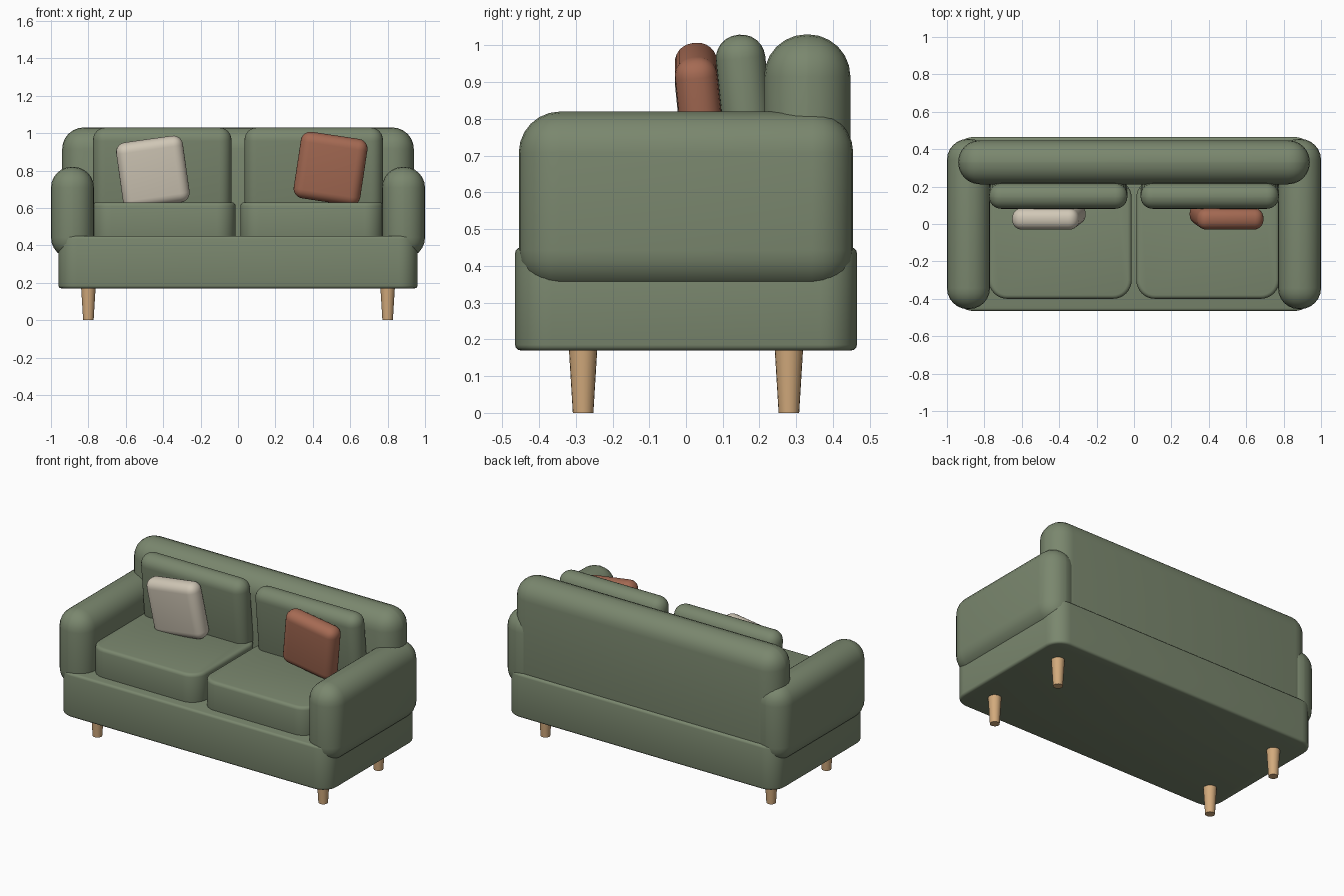
import bpy, bmesh, math

if "Cube" in bpy.data.objects:
    bpy.data.objects.remove(bpy.data.objects["Cube"])


def material(name, srgb):
    m = bpy.data.materials.new(name)
    m.diffuse_color = [((c / 255 + 0.055) / 1.055) ** 2.4 for c in srgb] + [1]
    m.use_nodes = True
    m.node_tree.nodes["Principled BSDF"].inputs["Base Color"].default_value = m.diffuse_color
    return m


green = material("sage green fabric", (122, 135, 110))
cream = material("cream fabric", (208, 199, 182))
rust = material("terracotta fabric", (165, 106, 83))
wood = material("light wood", (210, 170, 124))


def finish(bm, name, mat, loc, rot=(0, 0, 0)):
    mesh = bpy.data.meshes.new(name)
    bm.to_mesh(mesh)
    bm.free()
    ob = bpy.data.objects.new(name, mesh)
    bpy.context.collection.objects.link(ob)
    ob.location, ob.rotation_euler = loc, rot
    mesh.materials.append(mat)
    bpy.ops.object.select_all(action='DESELECT')
    ob.select_set(True)
    bpy.context.view_layer.objects.active = ob
    bpy.ops.object.shade_smooth_by_angle(angle=math.radians(35))
    return ob


def box(size):
    bm = bmesh.new()
    bmesh.ops.create_cube(bm, size=1)
    bmesh.ops.scale(bm, vec=size, verts=bm.verts)
    return bm


def bevel(bm, edges, radius, segments):
    bmesh.ops.bevel(bm, geom=edges, offset=radius, segments=segments,
                    profile=0.5, affect='EDGES', clamp_overlap=True)


def soft_box(name, size, loc, radius, mat, rot=(0, 0, 0)):
    """Box with every edge rounded alike."""
    bm = box(size)
    bevel(bm, bm.edges[:], radius, 6)
    return finish(bm, name, mat, loc, rot)


def slab(name, size, loc, corner, rim, mat):
    """Box with large upright corners and a small rounded rim."""
    bm = box(size)
    bevel(bm, [e for e in bm.edges
               if abs(e.verts[0].co.z - e.verts[1].co.z) > 0.01], corner, 8)
    bevel(bm, [e for e in bm.edges
               if abs(e.verts[0].co.z - e.verts[1].co.z) < 1e-4], rim, 3)
    return finish(bm, name, mat, loc)


# Base and backrest
slab("base", (1.92, 0.93, 0.28), (0, 0, 0.31), 0.10, 0.015, green)
soft_box("backrest", (1.88, 0.235, 0.73), (0, 0.33, 0.665), 0.115, green)

for side, s in (("left", -1), ("right", 1)):
    # Arm, seat cushion and forward-leaning back cushion
    soft_box(side + "_arm", (0.23, 0.91, 0.49), (s * 0.885, 0, 0.575), 0.112, green)
    slab(side + "_seat_cushion", (0.765, 0.64, 0.21), (s * 0.395, -0.08, 0.525),
         0.10, 0.02, green)
    soft_box(side + "_back_cushion", (0.74, 0.135, 0.46), (s * 0.405, 0.165, 0.80),
             0.065, green, (0.1, 0, 0))
    # Tapered legs
    for end, y in (("front", -0.28), ("back", 0.28)):
        bm = bmesh.new()
        bmesh.ops.create_cone(bm, cap_ends=True, segments=20, radius1=0.028,
                              radius2=0.039, depth=0.18)
        finish(bm, f"{end}_{side}_leg", wood, (s * 0.80, y, 0.09))

# Throw pillows
soft_box("cream_pillow", (0.36, 0.115, 0.36), (-0.455, 0.04, 0.79), 0.052, cream,
         (0.1, -0.14, 0))
soft_box("terracotta_pillow", (0.36, 0.115, 0.36), (0.495, 0.04, 0.81), 0.052, rust,
         (0.1, 0.15, 0))
